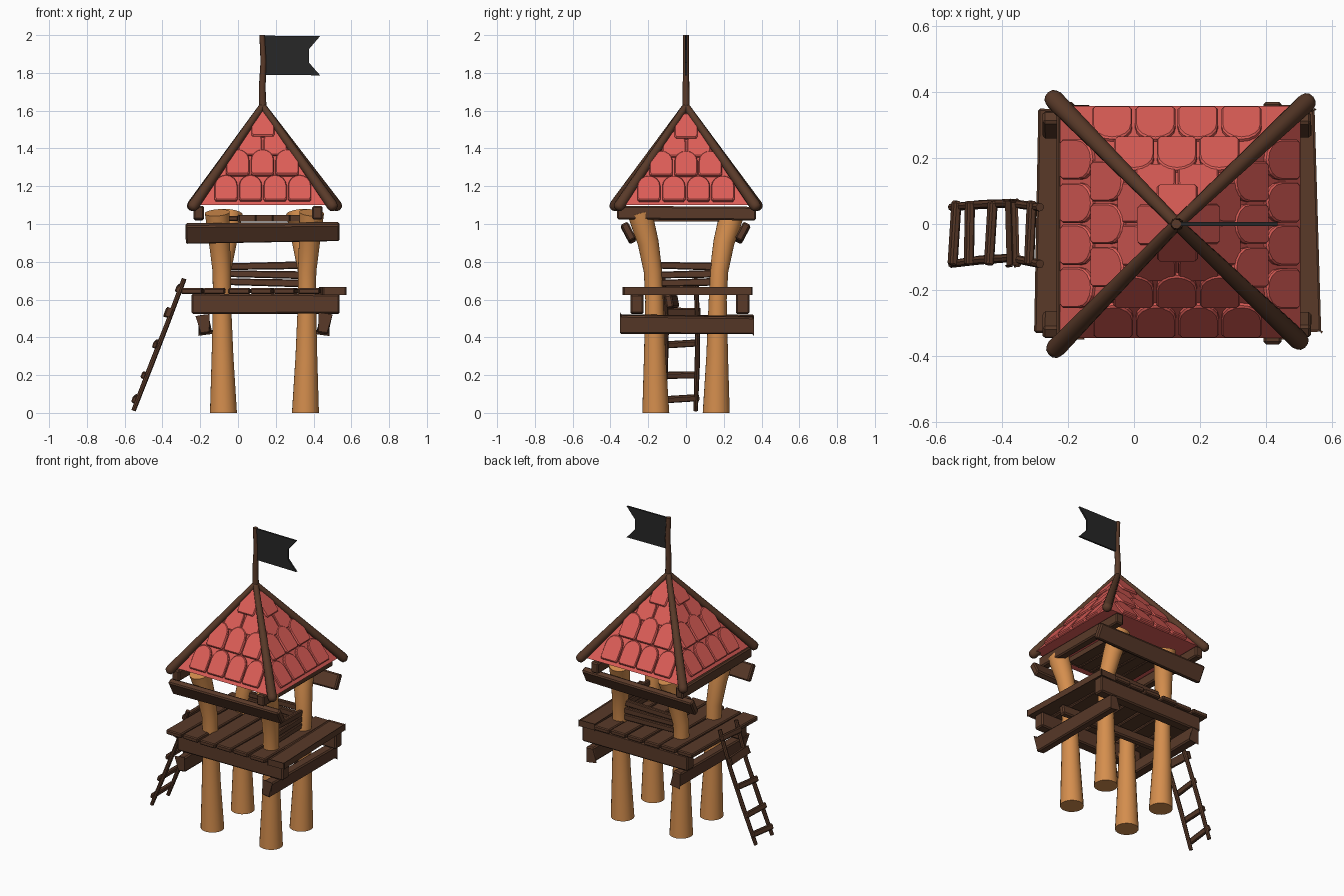
import bpy, bmesh, math, random
from mathutils import Vector, Matrix

if "Cube" in bpy.data.objects:
    bpy.data.objects.remove(bpy.data.objects["Cube"])

random.seed(4)


def material(name, rgb):
    m = bpy.data.materials.new(name)
    m.diffuse_color = (*rgb, 1)
    m.use_nodes = True
    m.node_tree.nodes["Principled BSDF"].inputs["Base Color"].default_value = m.diffuse_color
    return m


DARK = material("dark_wood", (0.10, 0.042, 0.022))
LIGHT = material("light_wood", (0.66, 0.27, 0.075))
RED = material("red_tile", (0.72, 0.11, 0.095))
BLACK = material("black_cloth", (0.02, 0.02, 0.02))


def finish(name, bm, mat, smooth=False):
    bmesh.ops.recalc_face_normals(bm, faces=bm.faces)
    me = bpy.data.meshes.new(name)
    bm.to_mesh(me)
    bm.free()
    me.materials.append(mat)
    ob = bpy.data.objects.new(name, me)
    bpy.context.collection.objects.link(ob)
    if smooth:
        bpy.context.view_layer.objects.active = ob
        ob.select_set(True)
        bpy.ops.object.shade_smooth_by_angle(angle=math.radians(40))
        ob.select_set(False)
    return ob


def beam(name, p0, p1, w, h, roll=0, taper=0.0, bevel=0.008):
    """Bevelled board from p0 to p1, w wide sideways and h tall."""
    p0, p1 = Vector(p0), Vector(p1)
    d = p1 - p0
    x = d.normalized()
    y = Vector((0, 0, 1)).cross(x).normalized()
    z = x.cross(y)
    rot = Matrix((x, y, z)).transposed() @ Matrix.Rotation(math.radians(roll), 3, 'X')
    bm = bmesh.new()
    bmesh.ops.create_cube(bm, size=1)
    for v in bm.verts:
        s = 1 + (taper if v.co.x > 0 else -taper)
        v.co = (p0 + p1) / 2 + rot @ Vector((v.co.x * d.length, v.co.y * w, v.co.z * h * s))
    bmesh.ops.bevel(bm, geom=bm.edges[:], offset=bevel, segments=1, affect='EDGES')
    return finish(name, bm, DARK)


def log(name, path, radii, mat, sides=10):
    """Round log through the path points with a radius at each."""
    pts = [Vector(p) for p in path]
    bm = bmesh.new()
    rings = []
    for i, p in enumerate(pts):
        t = (pts[min(i + 1, len(pts) - 1)] - pts[max(i - 1, 0)]).normalized()
        if i == 0 and mat is LIGHT:
            t = Vector((0, 0, 1))
        a = t.cross(Vector((0.13, 1, 0))).normalized()
        b = t.cross(a)
        rings.append([bm.verts.new(p + radii[i] * (a * math.cos(k * math.tau / sides)
                     + b * math.sin(k * math.tau / sides))) for k in range(sides)])
    for r, q in zip(rings, rings[1:]):
        for k in range(sides):
            bm.faces.new((r[k], r[(k + 1) % sides], q[(k + 1) % sides], q[k]))
    bm.faces.new(rings[0])
    bm.faces.new(rings[-1])
    return finish(name, bm, mat, True)


CX = 0.14

# Four flared legs, curving outward at the top
for sy, fb in ((-1, "front"), (1, "back")):
    for sx, lr in ((-1, "left"), (1, "right")):
        top = 0.25 if sy < 0 else 0.18
        cols = [(0, 0.217, 0.16, 0.072), (0.3, 0.222, 0.165, 0.058), (0.6, 0.225, 0.168, 0.048),
                (0.75, 0.226, 0.175, 0.049), (0.9, (top + 0.226) / 2, 0.2, 0.056), (1.06, top, 0.245, 0.066)]
        log(f"{fb}_{lr}_leg", [(CX + sx * x, sy * y, z) for z, x, y, r in cols],
            [c[3] for c in cols], LIGHT, 20)

# Lower cross beams, floor beams and joist
beam("lower_beam_left", (-0.18, -0.35, 0.465), (-0.18, 0.36, 0.47), 0.06, 0.095, -8, 0.04)
beam("lower_beam_right", (0.455, -0.35, 0.47), (0.455, 0.36, 0.465), 0.06, 0.095, 8, -0.04)
beam("floor_beam_front", (-0.245, -0.26, 0.577), (0.537, -0.26, 0.577), 0.07, 0.105, 0, -0.04)
beam("floor_beam_back", (-0.245, 0.30, 0.577), (0.537, 0.30, 0.577), 0.07, 0.105, 0, 0.04)
beam("floor_joist", (-0.2, -0.06, 0.59), (0.5, -0.09, 0.59), 0.04, 0.07, 10)

# Floor planks
for i in range(7):
    x = -0.24 + i * 0.1235
    j = random.uniform(-0.012, 0.012)
    beam(f"floor_plank_{i + 1}", (x + j, -0.338 + abs(j), 0.645), (x - j, 0.355 - abs(j), 0.645),
         0.113, 0.03, 0, 0, 0.006)

# Railing slats on the back and right sides
for i, z in enumerate((0.69, 0.733, 0.778)):
    t = random.uniform(-0.008, 0.008)
    beam(f"back_rail_{i + 1}", (-0.07, 0.18, z + t), (0.35, 0.18, z - t), 0.025, 0.038, 0, 0.08, 0.005)
    beam(f"right_rail_{i + 1}", (0.37, -0.18, z - t), (0.37, 0.18, z + t), 0.025, 0.038, 0, 0.08, 0.005)

# Upper beams carrying the roof
beam("upper_beam_front", (-0.277, -0.305, 0.95), (0.537, -0.305, 0.96), 0.042, 0.105, 28, -0.05)
beam("upper_beam_back", (-0.277, 0.30, 0.95), (0.537, 0.30, 0.96), 0.042, 0.105, -28, -0.05)
beam("eave_beam_left", (-0.208, -0.365, 1.06), (-0.208, 0.37, 1.055), 0.055, 0.072)
beam("eave_beam_right", (0.42, -0.365, 1.06), (0.42, 0.37, 1.055), 0.055, 0.072)

# Loft boards under the roof
for i in range(5):
    x = -0.04 + i * 0.09
    beam(f"loft_board_{i + 1}", (x, -0.19, 1.03), (x + random.uniform(-0.01, 0.01), 0.19, 1.03),
         0.082, 0.026, 0, 0, 0.005)

# Closed roof pyramid
APEX = Vector((0.13, 0, 1.605))
CORNERS = [Vector(c) for c in ((-0.225, -0.345, 1.1), (0.505, -0.345, 1.1),
                               (0.505, 0.358, 1.1), (-0.225, 0.358, 1.1))]
bm = bmesh.new()
base = [bm.verts.new(c) for c in CORNERS]
tip = bm.verts.new(APEX)
bm.faces.new(base)
for k in range(4):
    bm.faces.new((base[k], base[(k + 1) % 4], tip))
finish("roof_core", bm, RED)

# Roof tiles: flat lower edge, rounded toward the peak
W, H = 0.122, 0.165
outline = [(-W / 2 + 0.008, 0), (W / 2 - 0.008, 0), (W / 2, 0.012)]
outline += [(W / 2 * math.cos(a), 0.095 + 0.07 * math.sin(a)) for a in
            [math.pi * k / 8 for k in range(9)]] + [(-W / 2, 0.012)]
for k, side in enumerate(("front", "right", "back", "left")):
    c0, c1 = CORNERS[k], CORNERS[(k + 1) % 4]
    u = (c1 - c0).normalized()
    mid = c0 + u * (APEX - c0).dot(u)
    v = (APEX - mid).normalized()
    n = u.cross(v)
    bm = bmesh.new()
    for count, start, lift in ((4, 0.022, 0.016), (3, 0.185, 0.018), (2, 0.315, 0.010), (1, 0.432, 0.018)):
        for i in range(count):
            cu = (i - (count - 1) / 2) * 0.13 + random.uniform(-0.002, 0.002)
            rings = []
            for lvl in (0, 0.65, 1):
                s = 0.93 if lvl == 1 else 1
                rings.append([bm.verts.new(mid + u * (cu + x * s) + v * (start + H / 2 + (y - H / 2) * s)
                              + n * (lift * (1.15 - 1.8 * y) * lvl if lvl else -0.004))
                              for x, y in outline])
            for r, q in zip(rings, rings[1:]):
                for m in range(len(r)):
                    o = (m + 1) % len(r)
                    bm.faces.new((r[m], r[o], q[o], q[m]))
            bm.faces.new(rings[0])
            bm.faces.new(rings[-1])
    finish(f"roof_tiles_{side}", bm, RED)

# Hip logs along the roof edges, rounded at the lower end
for i, end in enumerate(((-0.245, -0.385, 1.085), (0.508, -0.36, 1.085),
                         (0.53, 0.375, 1.085), (-0.25, 0.385, 1.085))):
    e, a = Vector(end), Vector((0.13, 0, 1.625))
    log(f"hip_log_{i + 1}", [e.lerp(a, t) for t in (-0.012, 0, 0.025, 0.5, 1)],
        [0.012, 0.025, 0.03, 0.024, 0.018], DARK)

# Flag pole and swallow-tailed flag
log("flag_pole", [(0.132, 0, 1.58), (0.128, 0, 1.72), (0.135, 0, 1.86), (0.128, 0, 2.0)],
    [0.021, 0.018, 0.016, 0.015], DARK)
bm = bmesh.new()
shape = [(0.14, 1.79), (0.435, 1.787), (0.375, 1.855), (0.375, 1.925), (0.435, 1.995), (0.14, 1.997)]
face = bm.faces.new([bm.verts.new((x, -0.006, z)) for x, z in shape])
ext = bmesh.ops.extrude_face_region(bm, geom=[face])
bmesh.ops.translate(bm, vec=(0, 0.012, 0),
                    verts=[g for g in ext["geom"] if isinstance(g, bmesh.types.BMVert)])
finish("flag", bm, BLACK)

# Ladder on the left side
for name, y, w in (("ladder_rail_back", 0.055, 0.008), ("ladder_rail_front", -0.115, 0.012)):
    log(name, [(-0.553, y - w / 2, 0.012), (-0.465, y + w / 2, 0.24), (-0.375, y + w, 0.47),
               (-0.285, y - w / 2, 0.71)], [0.012, 0.014, 0.013, 0.013], DARK, 8)
for i, (x, z) in enumerate(((-0.54, 0.075), (-0.495, 0.2), (-0.43, 0.365), (-0.365, 0.53), (-0.31, 0.66))):
    t = random.uniform(-0.01, 0.01)
    beam(f"ladder_rung_{i + 1}", (x - 0.004 + t, -0.125, z + t), (x - 0.004 - t, 0.07, z - t),
         0.024, 0.036, 20, 0, 0.006)
